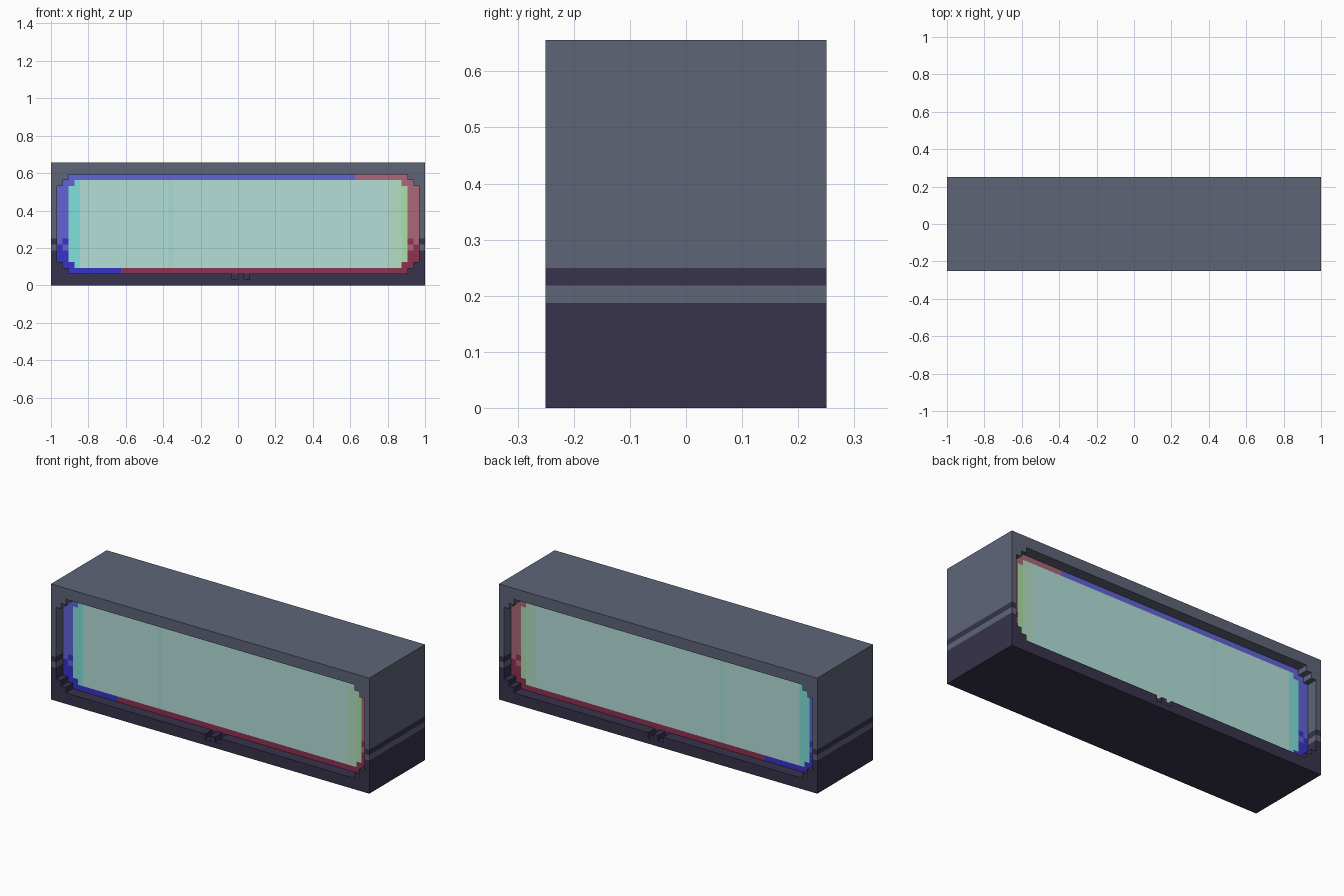
import bpy, bmesh, math

if "Cube" in bpy.data.objects:
    bpy.data.objects.remove(bpy.data.objects["Cube"])

U = 2 / 64            # one pixel block
W, H = 64, 21         # casing size in blocks


def material(name, rgb):
    m = bpy.data.materials.new(name)
    m.diffuse_color = [(c / 255) ** 2.2 for c in rgb] + [1]
    m.use_nodes = True
    m.node_tree.nodes["Principled BSDF"].inputs["Base Color"].default_value = m.diffuse_color
    return m


PALETTE = {n: material(n, c) for n, c in {
    "grey": (95, 101, 119), "dark": (58, 54, 77),
    "blue": (98, 100, 212), "deep_blue": (58, 54, 200),
    "red": (168, 103, 120), "deep_red": (142, 52, 82),
    "glass": (178, 222, 216), "teal": (128, 224, 218),
    "mint": (180, 222, 195), "green": (170, 223, 168)}.items()}


def stepped(i, k, left, right, low, high, steps):
    """True inside a rectangle of blocks with staircase corners."""
    if not (left <= i < right and low <= k < high):
        return False
    return min(i - left, right - 1 - i) + min(k - low, high - 1 - k) >= steps


def opening(i, k):
    return stepped(i, k, 1, 63, 2, 19, 2)


def glass(i, k):
    return stepped(i, k, 3, 61, 3, 18, 1)


def notch(i, k):
    return k == 1 and i in (31, 33)


def lower(i, k):
    # dithered boundary between the dark base and lighter upper half
    return k < 6 or (k == 7 and min(i, 63 - i) % 2 == 0) or (k == 6 and min(i, 63 - i) % 2 == 1)


def casing_colour(i, k):
    return "dark" if lower(i, k) else "grey"


def rim_colour(i, k):
    if notch(i, k):
        return "dark"
    dark = lower(i, k)
    is_blue = i < (12 if k < 4 else 52 if k > 16 else 32)
    return ("deep_" if dark else "") + ("blue" if is_blue else "red")


def glass_colour(i, k):
    if i < 5:
        return "teal"
    if i == 20:
        return "tint"
    return "green" if i >= 60 else "mint" if i >= 58 else "glass"


PALETTE["tint"] = material("tint", (168, 219, 212))


def block_slab(name, inside, colour, depth):
    """Extrude a pixel mask along y, merging flat same-coloured faces."""
    bm = bmesh.new()
    names, cache = [], {}

    def vert(i, s, k):
        if (i, s, k) not in cache:
            cache[i, s, k] = bm.verts.new((i * U - 1, s * depth / 2, k * U))
        return cache[i, s, k]

    for i in range(W):
        for k in range(H):
            if not inside(i, k):
                continue
            c = colour(i, k)
            if c not in names:
                names.append(c)
            ring = [(i, k), (i + 1, k), (i + 1, k + 1), (i, k + 1)]
            quads = [[vert(a, -1, b) for a, b in ring],
                     [vert(a, 1, b) for a, b in reversed(ring)]]
            sides = [(0, -1), (1, 0), (0, 1), (-1, 0)]
            for n, (di, dk) in enumerate(sides):
                a, b = i + di, k + dk
                if not (0 <= a < W and 0 <= b < H and inside(a, b)):
                    p, q = ring[n], ring[(n + 1) % 4]
                    quads.append([vert(p[0], -1, p[1]), vert(p[0], 1, p[1]),
                                  vert(q[0], 1, q[1]), vert(q[0], -1, q[1])])
            for q in quads:
                bm.faces.new(q).material_index = names.index(c)
    bmesh.ops.dissolve_limit(bm, angle_limit=math.radians(1), verts=bm.verts,
                             edges=bm.edges, delimit={'MATERIAL'})
    bmesh.ops.recalc_face_normals(bm, faces=bm.faces)
    me = bpy.data.meshes.new(name)
    bm.to_mesh(me)
    bm.free()
    for n in names:
        me.materials.append(PALETTE[n])
    ob = bpy.data.objects.new(name, me)
    bpy.context.collection.objects.link(ob)
    return ob


# outer box with a stepped window and two small slots in the sill
block_slab("casing", lambda i, k: not opening(i, k) and not notch(i, k),
           casing_colour, 16 * U)
# blue and red border, set back two blocks on both sides
block_slab("coloured_rim",
           lambda i, k: (opening(i, k) and not glass(i, k)) or notch(i, k),
           rim_colour, 12 * U)
# pale panel level with the border
block_slab("glass_panel", glass, glass_colour, 12 * U)
